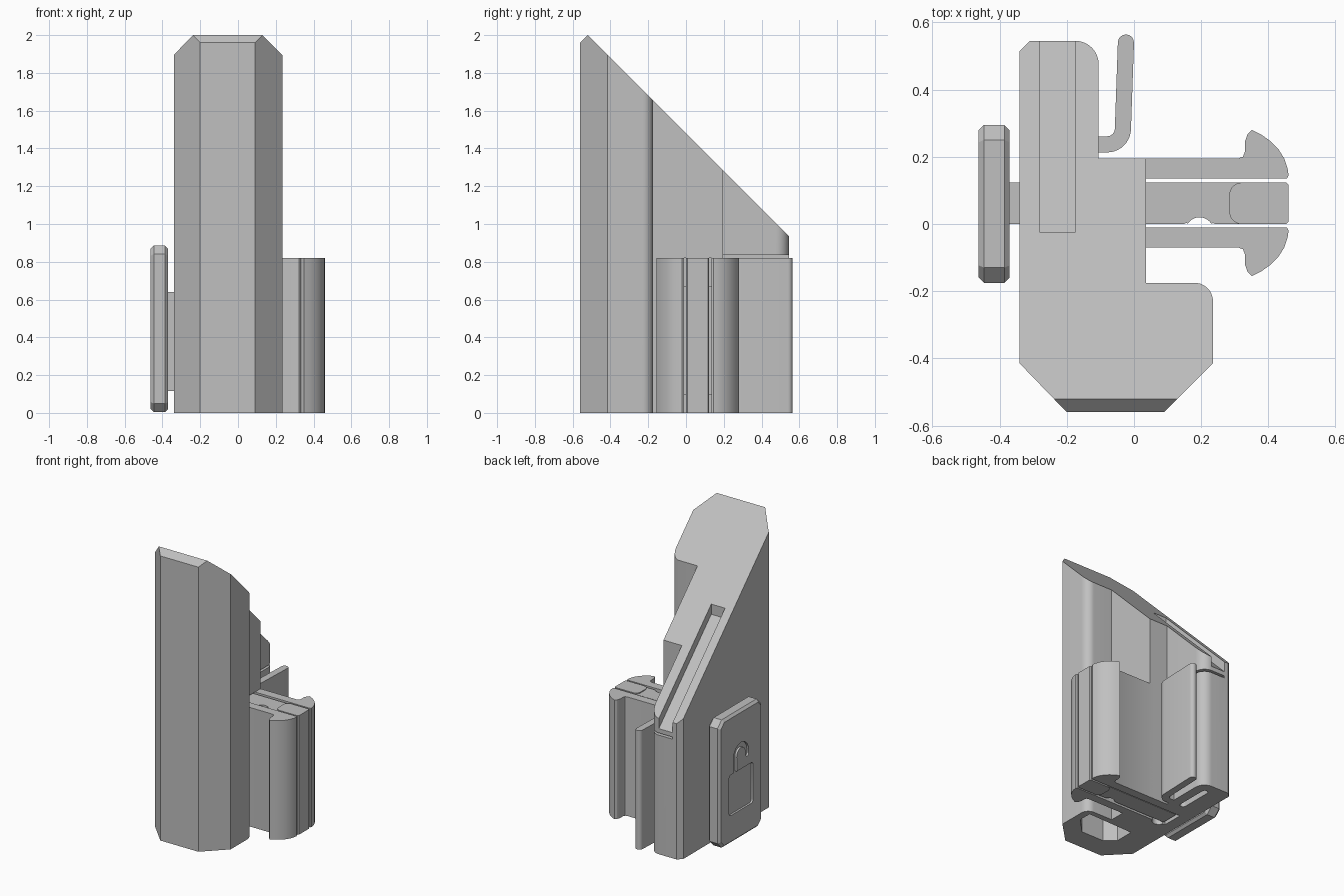
import bpy, bmesh
from math import sin, cos, pi
from mathutils import Vector

cube = bpy.data.objects.get("Cube")
if cube:
    bpy.data.objects.remove(cube)

grey = bpy.data.materials.new("light_grey_plastic")
grey.use_nodes = True
GREY = (0.53, 0.53, 0.53, 1)
grey.diffuse_color = GREY
grey.node_tree.nodes["Principled BSDF"].inputs["Base Color"].default_value = GREY

H = 0.82  # height of the clip parts


def prism(name, pts, lo, hi, axis="z"):
    """Extrude a 2D outline along z (outline in xy) or x (outline in yz)."""
    place = (lambda p, h: (p[0], p[1], h)) if axis == "z" else (lambda p, h: (h, p[0], p[1]))
    bm = bmesh.new()
    a = [bm.verts.new(place(p, lo)) for p in pts]
    b = [bm.verts.new(place(p, hi)) for p in pts]
    bm.faces.new(a)
    bm.faces.new(b)
    for i in range(len(pts)):
        j = (i + 1) % len(pts)
        bm.faces.new((a[i], a[j], b[j], b[i]))
    bmesh.ops.recalc_face_normals(bm, faces=bm.faces)
    me = bpy.data.meshes.new(name)
    bm.to_mesh(me)
    bm.free()
    me.materials.append(grey)
    ob = bpy.data.objects.new(name, me)
    bpy.context.collection.objects.link(ob)
    return ob


def rect(x0, x1, y0, y1):
    return [(x0, y0), (x1, y0), (x1, y1), (x0, y1)]


def arc(cx, cy, r, a0, a1, n=10):
    """Points on an arc, angles in units of pi."""
    return [(cx + r * cos(pi * (a0 + (a1 - a0) * i / n)),
             cy + r * sin(pi * (a0 + (a1 - a0) * i / n))) for i in range(n + 1)]


def ribbon(path, w):
    """Outline of constant width around a path, with a rounded far end."""
    path = [Vector(p) for p in path]
    left, right = [], []
    for i, p in enumerate(path):
        d = (path[min(i + 1, len(path) - 1)] - path[max(i - 1, 0)]).normalized()
        n = Vector((-d.y, d.x)) * w / 2
        left.append(p + n)
        right.append(p - n)
    cap = [path[-1] + n * cos(pi * k / 8) + d * sin(pi * k / 8) * w / 2 for k in range(1, 8)]
    return left + cap + right[::-1]


def cut(ob, *cutters):
    for c in cutters:
        m = ob.modifiers.new("cut", "BOOLEAN")
        m.operation, m.solver, m.object = "DIFFERENCE", "EXACT", c
        bpy.context.view_layer.objects.active = ob
        bpy.ops.object.modifier_apply(modifier=m.name)
        bpy.data.objects.remove(c)


def slice_off(ob, co, no):
    bm = bmesh.new()
    bm.from_mesh(ob.data)
    res = bmesh.ops.bisect_plane(bm, geom=bm.verts[:] + bm.edges[:] + bm.faces[:],
                                 plane_co=co, plane_no=no, clear_outer=True)
    rim = [e for e in res["geom_cut"] if isinstance(e, bmesh.types.BMEdge)]
    bmesh.ops.edgeloop_fill(bm, edges=rim)
    bmesh.ops.recalc_face_normals(bm, faces=bm.faces)
    bm.to_mesh(ob.data)
    bm.free()


# Main body: tall column, sliced at 45 degrees with a small front chamfer
outline = [(-0.34, -0.415), (-0.2, -0.56), (0.09, -0.56), (0.235, -0.415)]
outline += arc(0.18, -0.23, 0.055, 0, 0.5)
outline += [(0.035, -0.175), (0.035, 0.195), (-0.105, 0.195)]
outline += arc(-0.175, 0.475, 0.07, 0, 0.5)
outline += [(-0.31, 0.545), (-0.34, 0.515)]
body = prism("main_body", outline, 0, 2.2)
slice_off(body, (0, -0.52, 2), (0, 1, 1))
slice_off(body, (0, -0.52, 2), (0, -1, 1))

# Body recesses: sloping groove, flex gap, bottom cavity, plunger channel
groove = [(-0.025, 1.435), (-0.025, 1.65), (0.6, 1.1), (0.6, 0.81)]
cavity = [(0.185, -0.3), (0.08, -0.41), (-0.09, -0.41), (-0.16, -0.35),
          (-0.16, -0.22), (0.185, -0.21)]
spring_slot = arc(-0.19, 0.25, 0.02, 1, 2) + arc(-0.19, 0.46, 0.02, 0, 1)
cut(body,
    prism("groove_cutter", groove, -0.28, -0.175, "x"),
    prism("gap_cutter", rect(-0.28, 0.2, 0.196, 0.6), H, 0.835),
    prism("cavity_cutter", cavity, -0.1, 0.8),
    prism("spring_slot_cutter", spring_slot, -0.1, H + 0.005),
    prism("channel_cutter", rect(-0.26, 0.1, -0.01, 0.135), -0.1, H),
    prism("window_cutter", rect(-0.4, -0.25, -0.01, 0.135), 0.1, 0.67),
    prism("round_hole_cutter", arc(-0.2, 0, 0.042, 0, 1.9, 19), -0.1, 0.815))

# Hooked arms, mirrored about the plunger
MID = 0.0625
hook = [(0.0, 0.135), (0.455, 0.135), (0.46, 0.145)]
hook += [(0.457, 0.165), (0.447, 0.195), (0.43, 0.222), (0.408, 0.245), (0.38, 0.265),
         (0.35, 0.28), (0.338, 0.268), (0.33, 0.245), (0.33, 0.215), (0.324, 0.2),
         (0.31, 0.195), (0.0, 0.195)]
back_arm = prism("back_hook_arm", hook, 0, H)
front_arm = prism("front_hook_arm", [(x, 2 * MID - y) for x, y in hook], 0, H)

# Sliding plunger between the arms, with a detent and a rounded tip
detent = arc(0.195, -0.022, 0.042, 0.82, 0.18)
slide = [(-0.24, 0.0), (0.148, 0.0), (0.156, 0.003)] + detent + [(0.234, 0.003), (0.242, 0.0)]
slide += [(0.33, 0.0), (0.33, 0.123), (-0.24, 0.123)]
plunger = prism("plunger", slide, 0.006, H - 0.006)
tip = arc(0.32, 0.087, 0.036, 0.5, 1) + arc(0.32, 0.036, 0.036, 1, 1.5)
tip += [(0.453, 0), (0.46, 0.007), (0.46, 0.116), (0.453, 0.123)]
plunger_tip = prism("plunger_tip", tip, 0, H)

# Hairpin spring on the back
path = [(-0.14, 0.237), (-0.1, 0.237)] + arc(-0.08, 0.284, 0.047, 1.5, 2)
hairpin = prism("hairpin_spring", ribbon(path + [(-0.024, 0.54)], 0.048), 0, H)

# Push button plate with its stem
c = 0.045
y0, y1, z0, z1 = -0.175, 0.295, 0.005, 0.885
plate = [(y0 + c, z0), (y1 - c, z0), (y1, z0 + c), (y1, z1 - c),
         (y1 - c, z1), (y0 + c, z1), (y0, z1 - c), (y0, z0 + c)]
button = prism("button_plate", plate, -0.462, -0.37, "x")
bev = button.modifiers.new("rim", "BEVEL")
bev.width, bev.segments, bev.limit_method, bev.angle_limit = 0.016, 1, "ANGLE", pi / 3
bpy.context.view_layer.objects.active = button
bpy.ops.object.modifier_apply(modifier="rim")
stem = prism("button_stem", rect(-0.38, -0.22, 0, 0.123), 0.115, 0.64)

# Recessed open padlock symbol on the button
lock = []
for cy, cz, a in ((-0.05, 0.22, 1), (0.17, 0.22, 1.5), (0.17, 0.46, 0), (-0.05, 0.46, 0.5)):
    lock += arc(cy, cz, 0.02, a, a + 0.5, 4)
shackle = [(0.125, 0.47), (0.125, 0.56)] + arc(0.06, 0.58, 0.065, 0, 1) + [(-0.005, 0.56)]
cut(button,
    prism("lock_cutter", lock, -0.5, -0.448, "x"),
    prism("shackle_cutter", ribbon(shackle, 0.035), -0.5, -0.448, "x"))

# Smooth the rounded walls, keep the corners crisp
for ob in (body, back_arm, front_arm, plunger, plunger_tip, hairpin, button):
    bpy.ops.object.select_all(action="DESELECT")
    ob.select_set(True)
    bpy.context.view_layer.objects.active = ob
    bpy.ops.object.shade_smooth_by_angle(angle=pi / 7)
